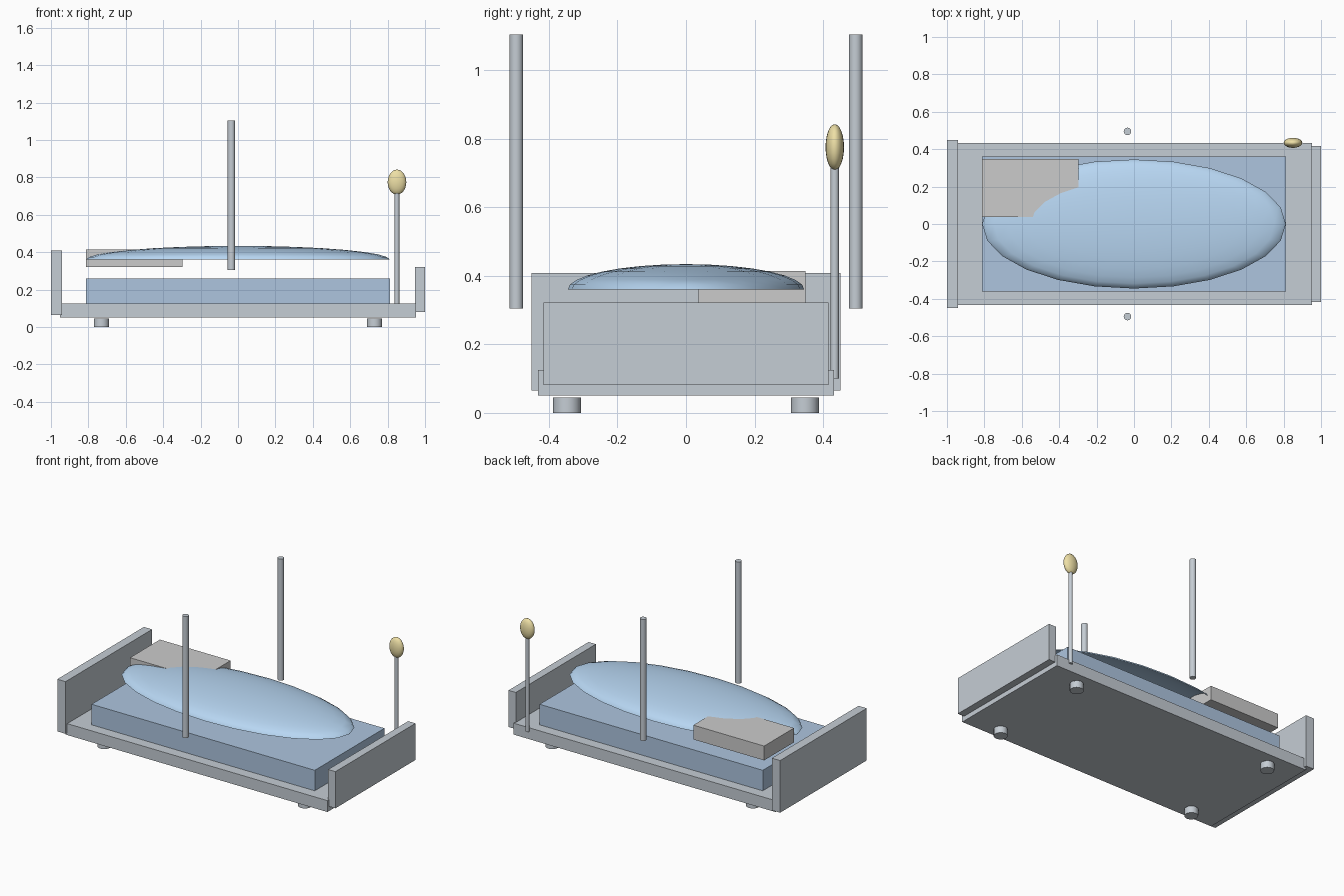
import bpy, bmesh, math
from mathutils import Matrix

if "Cube" in bpy.data.objects:
    bpy.data.objects.remove(bpy.data.objects["Cube"])


def material(name, rgb):
    m = bpy.data.materials.new(name)
    m.diffuse_color = (*rgb, 1)
    m.use_nodes = True
    m.node_tree.nodes["Principled BSDF"].inputs["Base Color"].default_value = m.diffuse_color
    return m


STEEL = material("pale_steel", (0.56, 0.61, 0.66))
MATTRESS = material("mattress_blue", (0.42, 0.56, 0.74))
BLANKET = material("blanket_blue", (0.48, 0.68, 0.90))
YELLOW = material("lamp_yellow", (0.85, 0.74, 0.38))


def finish(bm, name, mat=None, smooth=False):
    mesh = bpy.data.meshes.new(name)
    bm.to_mesh(mesh)
    bm.free()
    if mat:
        mesh.materials.append(mat)
    ob = bpy.data.objects.new(name, mesh)
    bpy.context.collection.objects.link(ob)
    if smooth:
        bpy.ops.object.select_all(action='DESELECT')
        ob.select_set(True)
        bpy.context.view_layer.objects.active = ob
        bpy.ops.object.shade_smooth_by_angle(angle=math.radians(40))
    return ob


def placement(lo, hi):
    mid = [(a + b) / 2 for a, b in zip(lo, hi)]
    size = [b - a for a, b in zip(lo, hi)]
    return Matrix.Translation(mid) @ Matrix.Diagonal((*size, 1))


def box(name, lo, hi, mat=None):
    bm = bmesh.new()
    bmesh.ops.create_cube(bm, size=1, matrix=placement(lo, hi))
    return finish(bm, name, mat)


def rod(name, x, y, z0, z1, r, mat=None, sides=16):
    bm = bmesh.new()
    bmesh.ops.create_cone(bm, cap_ends=True, segments=sides, radius1=r, radius2=r,
                          depth=z1 - z0,
                          matrix=Matrix.Translation((x, y, (z0 + z1) / 2)))
    return finish(bm, name, mat, True)


def ellipsoid(name, centre, radii, mat, segments, rings, upper_half=False):
    bm = bmesh.new()
    bmesh.ops.create_uvsphere(bm, u_segments=segments, v_segments=rings, radius=1)
    if upper_half:
        low = [v for v in bm.verts if v.co.z < -0.001]
        bmesh.ops.delete(bm, geom=low, context='VERTS')
    bm.transform(Matrix.Translation(centre) @ Matrix.Diagonal((*radii, 1)))
    return finish(bm, name, mat, True)


# Bed base with head and foot boards
box("bed_base", (-0.953, -0.432, 0.05), (0.953, 0.432, 0.125), STEEL)
box("headboard", (-1.0, -0.45, 0.065), (-0.94, 0.45, 0.408), STEEL)
box("footboard", (0.947, -0.416, 0.081), (1.0, 0.416, 0.322), STEEL)

# Four round feet
for sx, xn in ((-1, "head"), (1, "foot")):
    for sy, yn in ((-1, "front"), (1, "back")):
        rod(f"{xn}_{yn}_bed_foot", sx * 0.73, sy * 0.347, 0, 0.045, 0.041, STEEL)

# Mattress, pillow and domed open-bottomed blanket
box("mattress", (-0.812, -0.362, 0.125), (0.812, 0.362, 0.26), MATTRESS)
box("pillow", (-0.812, 0.037, 0.32), (-0.297, 0.348, 0.414))
ellipsoid("blanket", (0, 0, 0.36), (0.812, 0.345, 0.074), BLANKET, 24, 16, True)

# Side posts floating beside the bed
for sy, yn in ((-1, "front"), (1, "back")):
    rod(f"{yn}_post", -0.035, sy * 0.495, 0.305, 1.104, 0.02, STEEL)

# Drip stand with its bag
rod("drip_pole", 0.85, 0.434, 0.1, 0.73, 0.0125, STEEL, 12)
ellipsoid("drip_bag", (0.85, 0.434, 0.775), (0.05, 0.027, 0.067), YELLOW, 20, 12)
